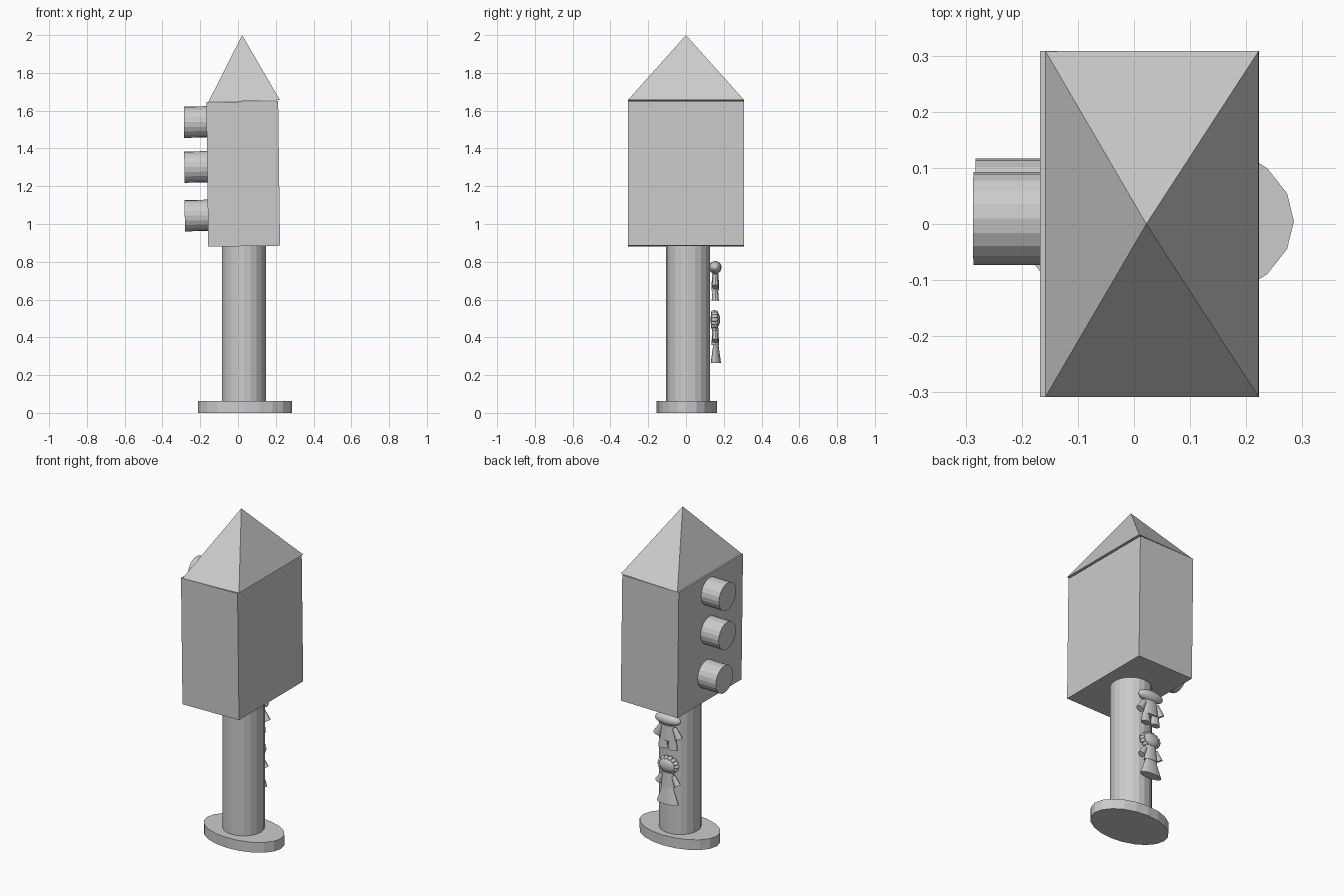
import bpy, math
from mathutils import Vector

if "Cube" in bpy.data.objects:
    bpy.data.objects.remove(bpy.data.objects["Cube"])


def finish(name, scale):
    o = bpy.context.object
    o.name = name
    o.scale = scale
    return o


def frustum(name, loc, r1, r2, depth, rot=(0, 0, 0), scale=(1, 1, 1), sides=20):
    bpy.ops.mesh.primitive_cone_add(vertices=sides, radius1=r1, radius2=r2,
                                    depth=depth, location=loc, rotation=rot)
    return finish(name, scale)


def ball(name, loc, scale, seg=16, rings=10):
    bpy.ops.mesh.primitive_uv_sphere_add(segments=seg, ring_count=rings,
                                         radius=1, location=loc)
    o = finish(name, scale)
    bpy.ops.object.shade_smooth_by_angle()
    return o


# oval foot and pole
frustum("foot", (0.037, 0.005, 0.031), 1, 1, 0.062, scale=(0.248, 0.16, 1))
frustum("pole", (0.031, 0.011, 0.47), 0.116, 0.116, 0.83)

# slightly leaning signal housing
bpy.ops.mesh.primitive_cube_add(size=1, location=(0.0275, 0, 1.265),
                                rotation=(0, -0.013, 0))
finish("housing", (0.38, 0.616, 0.765))

# pyramid roof, squared up to the axes before leaning
h = 0.35
tilt = -0.029
up = Vector((math.sin(tilt), 0, math.cos(tilt)))
centre = Vector((0.022, 0, 2.0)) - up * h / 2
bpy.ops.mesh.primitive_cone_add(vertices=4, radius1=math.sqrt(2), radius2=0, depth=h)
roof = bpy.context.object
for v in roof.data.vertices:
    x, y = v.co.x, v.co.y
    v.co.x, v.co.y = (x - y) / math.sqrt(2), (x + y) / math.sqrt(2)
roof.name = "roof"
roof.location = centre
roof.rotation_euler = (0, tilt, 0)
roof.scale = (0.19, 0.308, 1)

# three signal lamps on the left side
for i, (y, z, x) in enumerate([(0.010, 1.54, -0.286), (0.010, 1.302, -0.284),
                               (0.034, 1.045, -0.282)]):
    frustum("lamp_%d" % (i + 1), (x + 0.07, y, z), 0.083, 0.083, 0.14,
            rot=(0, math.pi / 2 - 0.013, 0))

# two small relief figures on the back of the pole
fx, fy = 0.012, 0.155

# upper figure: wide head, shirt, sleeves, trousers
ball("upper_head", (fx, fy, 0.77), (0.085, 0.033, 0.034))
frustum("upper_shirt", (fx, fy, 0.692), 1, 0.8, 0.09, scale=(0.052, 0.021, 1))
for s, side in ((-1, "left"), (1, "right")):
    frustum("upper_sleeve_" + side, (fx + s * 0.058, fy, 0.698), 1, 0.6, 0.07,
            rot=(0, -s * 0.5, 0), scale=(0.024, 0.018, 1), sides=12)
    frustum("upper_leg_" + side, (fx + s * 0.032, fy, 0.625), 1, 0.75, 0.06,
            scale=(0.032, 0.019, 1), sides=12)

# lower figure: head framed by curls, bodice, sleeves, flared skirt
ball("lower_head", (fx, fy, 0.493), (0.06, 0.026, 0.044))
for i in range(14):
    a = 2 * math.pi * i / 14
    ball("curl_%02d" % i, (fx + 0.056 * math.cos(a), fy - 0.004,
                           0.493 + 0.040 * math.sin(a)),
         (0.013, 0.02, 0.012), 10, 6)
frustum("lower_bodice", (fx, fy, 0.405), 1, 0.8, 0.09, scale=(0.045, 0.02, 1))
frustum("lower_skirt", (fx, fy + 0.003, 0.315), 1, 0.5, 0.10, scale=(0.072, 0.027, 1))
for s, side in ((-1, "left"), (1, "right")):
    frustum("lower_sleeve_" + side, (fx + s * 0.05, fy, 0.408), 1, 0.6, 0.06,
            rot=(0, -s * 0.5, 0), scale=(0.021, 0.017, 1), sides=12)
